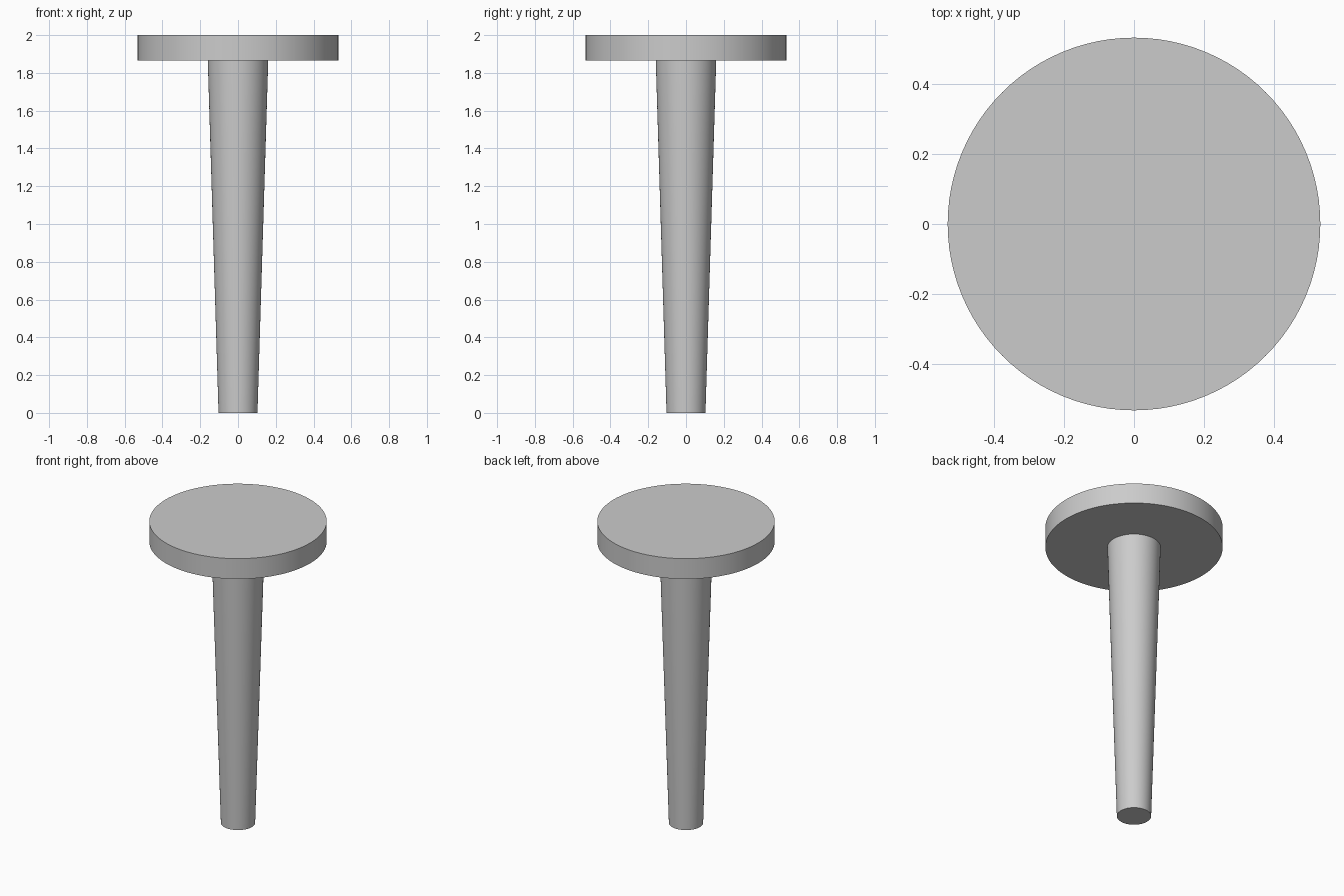
import bpy
import math

cube = bpy.data.objects.get("Cube")
if cube:
    bpy.data.objects.remove(cube, do_unlink=True)

GREY = (0.6, 0.6, 0.6, 1.0)
grey = bpy.data.materials.new("plain_grey")
grey.use_nodes = True
grey.diffuse_color = GREY
grey.node_tree.nodes["Principled BSDF"].inputs["Base Color"].default_value = GREY


def round_part(name, bottom_radius, top_radius, z_low, z_high):
    """Round solid with flat caps, straight or tapered, on the z axis."""
    bpy.ops.mesh.primitive_cone_add(
        vertices=96, radius1=bottom_radius, radius2=top_radius,
        depth=z_high - z_low, location=(0, 0, (z_low + z_high) / 2))
    part = bpy.context.object
    part.name = name
    part.data.materials.append(grey)
    bpy.ops.object.shade_smooth_by_angle(angle=math.radians(30))
    return part


TOP_UNDERSIDE = 1.865

# Tapered stem, narrow at the foot
round_part("stem", 0.103, 0.16, 0, TOP_UNDERSIDE)

# Flat round top plate
round_part("top_plate", 0.533, 0.533, TOP_UNDERSIDE, 2)
